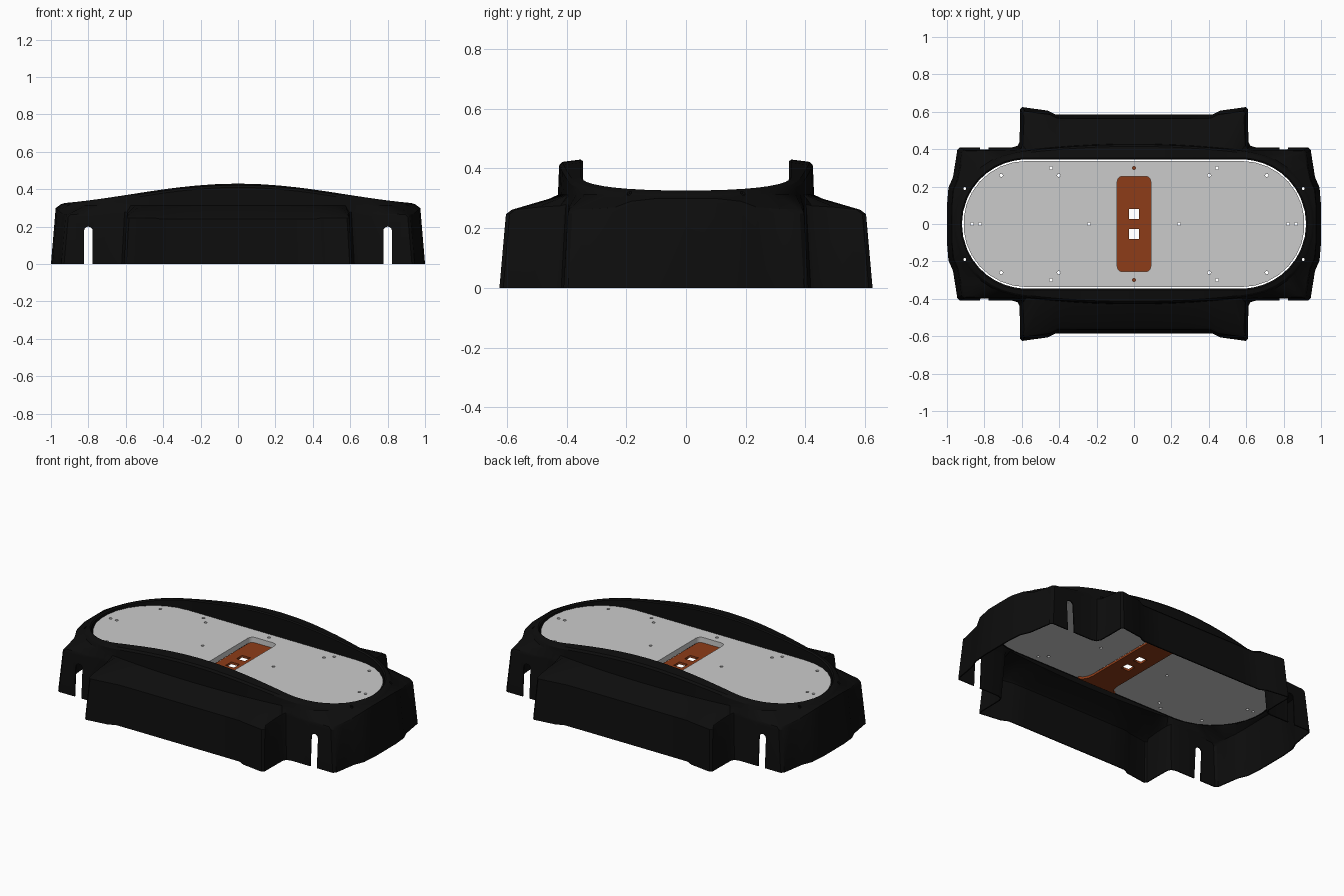
import bpy, bmesh
from math import sin, cos, pi, radians

if "Cube" in bpy.data.objects:
    bpy.data.objects.remove(bpy.data.objects["Cube"])

def material(name, rgb):
    m = bpy.data.materials.new(name)
    m.diffuse_color = (*rgb, 1)
    m.use_nodes = True
    m.node_tree.nodes["Principled BSDF"].inputs["Base Color"].default_value = m.diffuse_color
    return m

black = material("black_plastic", (0.004, 0.004, 0.004))
orange = material("orange_panel", (0.27, 0.045, 0.009))

def make(name, bm, mat=None):
    me = bpy.data.meshes.new(name)
    bm.to_mesh(me)
    bm.free()
    ob = bpy.data.objects.new(name, me)
    bpy.context.collection.objects.link(ob)
    if mat:
        me.materials.append(mat)
    return ob

def activate(ob):
    bpy.ops.object.select_all(action='DESELECT')
    ob.select_set(True)
    bpy.context.view_layer.objects.active = ob

def circle(cx, cy, r, n=12):
    return [(cx + r * cos(2 * pi * i / n), cy + r * sin(2 * pi * i / n)) for i in range(n)]

def rect(cx, cy, w, h, r=0.0):
    pts = []
    for sx, sy, a0 in ((1, 1, 0), (-1, 1, 90), (-1, -1, 180), (1, -1, 270)):
        for k in range(6 if r else 1):
            a = radians(a0 + 18 * k)
            pts.append((cx + sx * (w - r) + r * cos(a), cy + sy * (h - r) + r * sin(a)))
    return pts

def plate(name, outlines, z0, z1, mat=None):
    """Flat plate from an outline plus hole outlines."""
    cu = bpy.data.curves.new(name, 'CURVE')
    cu.dimensions = '2D'
    cu.fill_mode = 'BOTH'
    cu.extrude = (z1 - z0) / 2
    for pts in outlines:
        sp = cu.splines.new('POLY')
        sp.points.add(len(pts) - 1)
        for p, (x, y) in zip(sp.points, pts):
            p.co = (x, y, 0, 1)
        sp.use_cyclic_u = True
    ob = bpy.data.objects.new(name, cu)
    bpy.context.collection.objects.link(ob)
    activate(ob)
    bpy.ops.object.convert(target='MESH')
    ob = bpy.context.object
    bm = bmesh.new()
    bm.from_mesh(ob.data)
    bmesh.ops.remove_doubles(bm, verts=bm.verts, dist=1e-5)
    bmesh.ops.translate(bm, verts=bm.verts, vec=(0, 0, (z0 + z1) / 2))
    bmesh.ops.recalc_face_normals(bm, faces=bm.faces)
    bm.to_mesh(ob.data)
    bm.free()
    ob.data.materials.clear()
    if mat:
        ob.data.materials.append(mat)
    return ob

def crown(x):
    return 0.315 + 0.115 * (0.5 + 0.5 * cos(pi * x / 1.15))

# Quarter of the shell: foot x, foot y, shoulder height, rim station
# (station < 0: x on the straight side as -x, otherwise angle on the end arc)
rows = [(1, 0, .30, 0), (1, .10, .30, 11), (.992, .195, .29, 23), (.968, .25, .27, 33),
        (.955, .33, .265, 43), (.945, .395, .265, 52), (.93, .41, .265, 61),
        (.78, .41, .27, 71), (.65, .41, .28, 80), (.622, .418, .28, 85),
        (.612, .44, .275, 90), (.61, .53, .27, -.55), (.61, .612, .262, -.52),
        (.597, .625, .262, -.49), (.46, .606, .262, -.40), (.42, .586, .255, -.32),
        (.30, .585, .255, -.22), (.15, .585, .255, -.11), (0, .585, .255, 0.0001 - 1e-3)]

def section(row):
    """Cross-section of the shell wall from foot to inner lip."""
    bx, by, zs, st = row
    if st < 0:
        ix, iy, nx, ny = (-st if st < -.01 else 0), .345, 0, 1
    else:
        nx, ny = cos(radians(st)), sin(radians(st))
        ix, iy = .575 + .345 * nx, .345 * ny
    d = .08 - .04 * min(1, (ix / .62) ** 2)
    wx, wy = bx * .976, by * .965
    ox, oy = ix + nx * d, iy + ny * d
    f = crown(ix)
    base = min(.312, f - .02)
    sx, sy = wx + (ox - wx) * .1, wy + (oy - wy) * .1
    return [(bx, by, 0), (wx, wy, zs - .015), (sx, sy, zs),
            (ox + nx * .004, oy + ny * .004, base),
            (ox, oy, max(base + .004, f - .02)),
            (ox - nx * .01, oy - ny * .01, f - .008),
            (ix + nx * .008, iy + ny * .008, f), (ix, iy, f - .006), (ix, iy, .285)]

# Shell: mirrored sections lofted into a closed ring
quarter = [section(r) for r in rows]
def flip(s, sx, sy):
    return [(sx * x, sy * y, z) for x, y, z in s]
ring = (quarter + [flip(s, -1, 1) for s in quarter[-2::-1]]
        + [flip(s, -1, -1) for s in quarter[1:]]
        + [flip(s, 1, -1) for s in quarter[-2:0:-1]])
bm = bmesh.new()
grid = [[bm.verts.new(p) for p in s] for s in ring]
for i, a in enumerate(grid):
    b = grid[(i + 1) % len(grid)]
    for j in range(len(a) - 1):
        bm.faces.new((a[j], b[j], b[j + 1], a[j + 1]))
shell = make("outer_shell", bm, black)
solid = shell.modifiers.new("wall", 'SOLIDIFY')
solid.thickness = 0.007
solid.offset = -1

# Cutters: round-topped side slots and small rim holes
def prism(bm, pts, to3d, lo, hi):
    a = [bm.verts.new(to3d(u, v, lo)) for u, v in pts]
    b = [bm.verts.new(to3d(u, v, hi)) for u, v in pts]
    bm.faces.new(a)
    bm.faces.new(b)
    for i in range(len(pts)):
        k = (i + 1) % len(pts)
        bm.faces.new((a[i], a[k], b[k], b[i]))

bm = bmesh.new()
for s in (-1, 1):
    slot = [(s * .8 + .023 * cos(pi * k / 10), .177 + .023 * sin(pi * k / 10)) for k in range(11)]
    slot += [(s * .8 - .023, -.1), (s * .8 + .023, -.1)]
    prism(bm, slot, lambda u, v, w: (u, w, v), -.8, .8)
    for t in (-1, 1):
        prism(bm, circle(s * .905, t * .19, .008), lambda u, v, w: (u, v, w), .25, .5)
bmesh.ops.recalc_face_normals(bm, faces=bm.faces)
cutter = make("shell_cutter", bm)
cut = shell.modifiers.new("slots", 'BOOLEAN')
cut.operation = 'DIFFERENCE'
cut.object = cutter
cut.solver = 'EXACT'
activate(shell)
for m in ("wall", "slots"):
    bpy.ops.object.modifier_apply(modifier=m)
bpy.data.objects.remove(cutter)
activate(shell)
bpy.ops.object.shade_smooth_by_angle(angle=radians(30))

# Deck plate with screw holes and a central window
deck = [(s * .575 + s * .337 * cos(radians(a)), s * .337 * sin(radians(a)))
        for s in (1, -1) for a in range(-90, 91, 12)]
spots = {(s * x, t * y) for s in (1, -1) for t in (1, -1)
         for x, y in ((.24, 0), (.824, 0), (.866, 0), (.71, .26), (.444, .3), (.402, .26), (0, .3))}
plate("deck_plate", [deck, rect(0, 0, .09, .255, .03)]
      + [circle(x, y, .009) for x, y in sorted(spots)], .279, .312)

# Panel under the window, flared at both ends, with two square openings
end = [(.09, .25), (.096, .285), (.112, .31), (.135, .325)]
panel = (end + [(-x, y) for x, y in end[::-1]]
         + [(-x, -y) for x, y in end] + [(x, -y) for x, y in end[::-1]])
plate("window_panel", [panel, rect(0, .053, .028, .027), rect(0, -.053, .028, .027)],
      .265, .2785, orange)
